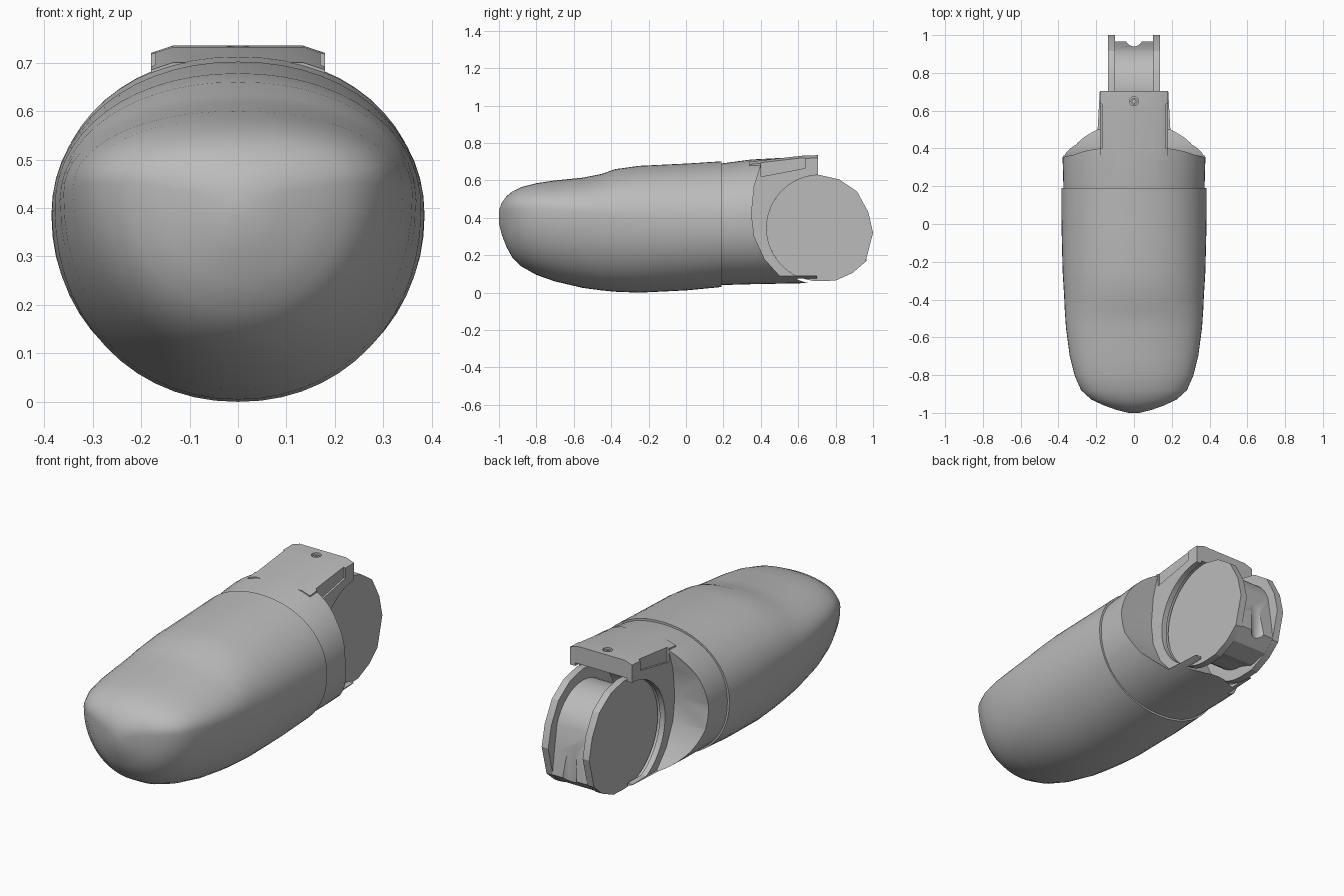
import bpy, bmesh
from math import pi, cos, sin, radians, copysign

cube = bpy.data.objects.get("Cube")
if cube:
    bpy.data.objects.remove(cube, do_unlink=True)

grey = bpy.data.materials.new("plain grey")
grey.use_nodes = True
colour = (0.5, 0.5, 0.5, 1)
grey.diffuse_color = colour
grey.node_tree.nodes["Principled BSDF"].inputs["Base Color"].default_value = colour


def rings_to_object(name, rings):
    """Skin a row of equal rings and cap both ends."""
    bm = bmesh.new()
    rows = [[bm.verts.new(p) for p in ring] for ring in rings]
    n = len(rows[0])
    for a, b in zip(rows, rows[1:]):
        for i in range(n):
            j = (i + 1) % n
            bm.faces.new((a[i], a[j], b[j], b[i]))
    bm.faces.new(rows[0][::-1])
    bm.faces.new(rows[-1])
    bmesh.ops.recalc_face_normals(bm, faces=bm.faces)
    mesh = bpy.data.meshes.new(name)
    bm.to_mesh(mesh)
    bm.free()
    mesh.materials.append(grey)
    ob = bpy.data.objects.new(name, mesh)
    bpy.context.scene.collection.objects.link(ob)
    return ob


def loft(name, sections, power, n=56):
    """Sections are y, half width, bottom, widest height, top."""
    rings = []
    for y, w, low, mid, high in sections:
        ring = []
        for i in range(n):
            c, s = cos(2 * pi * i / n), sin(2 * pi * i / n)
            h = high - mid if s > 0 else mid - low
            ring.append((w * copysign(abs(c) ** (2 / power), c), y,
                         mid + h * copysign(abs(s) ** (2 / power), s)))
        rings.append(ring)
    return rings_to_object(name, rings)


def prism(name, profile, x0, x1):
    """Extrude a side profile of (y, z) points across the width."""
    return rings_to_object(name, [[(x, y, z) for y, z in profile] for x in (x0, x1)])


def arc(r, start, end, n):
    angles = [radians(start + (end - start) * i / n) for i in range(n + 1)]
    return [(PIVOT_Y + r * cos(a), PIVOT_Z + r * sin(a)) for a in angles]


def post(name, x, y, z0, z1, r, n=24):
    return rings_to_object(name, [[(x + r * cos(2 * pi * i / n), y + r * sin(2 * pi * i / n), z)
                                   for i in range(n)] for z in (z0, z1)])


def boolean(ob, tool, operation):
    mod = ob.modifiers.new(operation.title(), "BOOLEAN")
    mod.operation, mod.object, mod.solver = operation, tool, "EXACT"
    bpy.context.view_layer.objects.active = ob
    bpy.ops.object.modifier_apply(modifier=mod.name)
    bpy.data.objects.remove(tool, do_unlink=True)


def smooth(ob, angle):
    bpy.ops.object.select_all(action="DESELECT")
    ob.select_set(True)
    bpy.context.view_layer.objects.active = ob
    bpy.ops.object.shade_smooth_by_angle(angle=radians(angle))


PIVOT_Y, PIVOT_Z = 0.715, 0.345

# Rounded fingertip with a step behind the nail
tip = loft("fingertip", [
    (-1, .03, .37, .41, .44), (-.985, .09, .31, .43, .48),
    (-.96, .16, .245, .44, .515), (-.93, .225, .19, .45, .54),
    (-.88, .28, .14, .45, .565), (-.8, .315, .095, .45, .585),
    (-.7, .34, .06, .44, .6), (-.55, .36, .025, .43, .615),
    (-.45, .367, .012, .42, .635), (-.38, .37, .005, .41, .66),
    (-.25, .378, 0, .4, .678), (0, .384, .012, .39, .69),
    (.19, .385, .03, .385, .702)], 2.1)
smooth(tip, 40)

# Collar that carries the hinge fork
collar = loft("hinge_collar", [
    (.17, .373, .04, .385, .688), (.35, .378, .045, .39, .712),
    (.7, .365, .052, .39, .73)], 2.15)

# Chamfered top arm
arm_rings = []
for y, top in ((.34, .7), (.62, .732), (.705, .735)):
    arm_rings.append([(-.18, y, .5), (.18, y, .5), (.18, y, top - .015),
                      (.135, y, top), (-.135, y, top), (-.18, y, top - .015)])
boolean(collar, rings_to_object("top_arm", arm_rings), "UNION")

# Side recesses leave a narrow fork and a low shelf
recess = [(.42, .9), (.4, .68), (.365, .57), (.35, .42), (.365, .3), (.42, .18),
          (.5, .09), (1.1, .09), (1.1, .9)]
for side in (-1, 1):
    boolean(collar, prism("recess_cutter", recess, side * .18, side * .6), "DIFFERENCE")
    notch = [(.635, .665), (.635, .8), (.4, .8), (.4, .62)]
    boolean(collar, prism("notch_cutter", notch, side * .17, side * .3), "DIFFERENCE")

# Round socket for the hinge disc, open below
socket = arc(.284, 90, 243, 24) + [(1.1, .09), (1.1, PIVOT_Z + .284)]
boolean(collar, prism("socket_cutter", socket, -.3, .3), "DIFFERENCE")
boolean(collar, prism("slot_cutter", arc(.3, 90, 450, 48)[:-1], -.15, .15), "DIFFERENCE")

# Screw hole in the arm and the screw in it
boolean(collar, post("hole_cutter", 0, .65, .69, .8, .024), "DIFFERENCE")
screw = post("set_screw", 0, .65, .68, .725, .018, 12)
boolean(screw, post("drive_cutter", 0, .65, .705, .8, .01, 6), "DIFFERENCE")
smooth(collar, 25)

# Hinge cheeks: round inside the socket, faceted at the back
cheek = arc(.284, 90, 270, 24) + [
    (.8, .065), (.89, .105), (.96, .165), (1, .32), (.975, .43), (.915, .54), (.82, .605)]
for side, name in ((1, "left_hinge_cheek"), (-1, "right_hinge_cheek")):
    smooth(prism(name, cheek, side * .1, side * .138), 20)

# Hub between the cheeks with a grooved heel
hub_shape = arc(.225, 20, 270, 28) + [(.8, .09), (.9, .115), (.965, .17), (.95, .28)]
hub = prism("hinge_hub", hub_shape, -.101, .101)
boolean(hub, post("groove_cutter", 0, .985, 0, .5, .045), "DIFFERENCE")
smooth(hub, 25)
